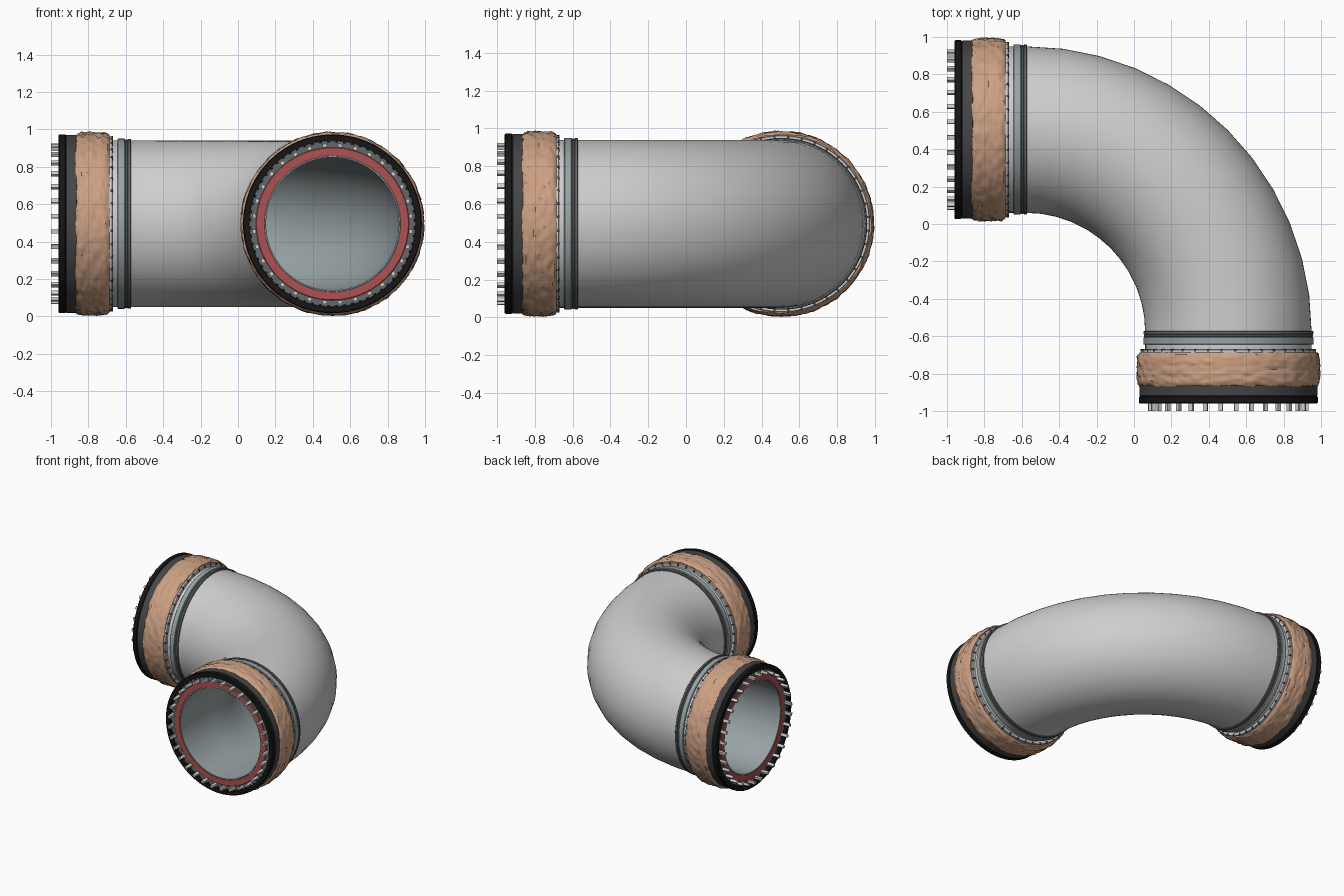
import bpy, bmesh, math
from mathutils import Vector, noise

cube = bpy.data.objects.get("Cube")
if cube:
    bpy.data.objects.remove(cube)

AXIS, HEIGHT, BEND = 0.505, 0.495, -0.58   # axis offset, axis height, bend centre
UP = Vector((0, 0, 1))


def material(name, r, g, b):
    m = bpy.data.materials.new(name)
    m.use_nodes = True
    m.diffuse_color = (r, g, b, 1)
    bsdf = m.node_tree.nodes["Principled BSDF"]
    bsdf.inputs["Base Color"].default_value = (r, g, b, 1)
    bsdf.inputs["Roughness"].default_value = 0.6
    return m


PIPE = material("pale grey", 0.62, 0.62, 0.62)
STEEL = material("blue grey", 0.32, 0.37, 0.38)
GREY = material("mid grey", 0.13, 0.14, 0.14)
DARK = material("dark grey", 0.06, 0.06, 0.062)
BLACK = material("black", 0.008, 0.008, 0.008)
TAN = material("tan", 0.6, 0.35, 0.225)
RED = material("red", 0.42, 0.085, 0.085)


def finish(name, bm, mat):
    bmesh.ops.recalc_face_normals(bm, faces=bm.faces)
    mesh = bpy.data.meshes.new(name)
    bm.to_mesh(mesh)
    bm.free()
    mesh.materials.append(mat)
    ob = bpy.data.objects.new(name, mesh)
    bpy.context.collection.objects.link(ob)
    bpy.ops.object.select_all(action='DESELECT')
    ob.select_set(True)
    bpy.context.view_layer.objects.active = ob
    bpy.ops.object.shade_smooth_by_angle(angle=math.radians(35))
    return ob


def sweep(name, stations, mat, sides=80, closed=False, bump=0.0):
    """Skin circles given as (centre, sideways direction, radius)."""
    bm = bmesh.new()
    rings = []
    for j, (centre, side, radius) in enumerate(stations):
        ring = []
        for i in range(sides):
            a = math.tau * i / sides
            c, s = math.cos(a), math.sin(a)
            r = radius
            if bump and 0 < j < len(stations) - 1:
                r += bump * noise.noise(Vector((c * 9, s * 9, j * 0.45)))
                r += bump * 0.6 * noise.noise(Vector((c * 24, s * 24, j * 0.8)))
            ring.append(bm.verts.new(centre + (side * c + UP * s) * r))
        rings.append(ring)
    pairs = list(zip(rings, rings[1:]))
    if closed:
        pairs.append((rings[-1], rings[0]))
    for p, q in pairs:
        for i in range(sides):
            k = (i + 1) % sides
            bm.faces.new((p[i], p[k], q[k], q[i]))
    return finish(name, bm, mat)


def elbow(radius, start, steps=12):
    """Straight stub, quarter bend, straight stub."""
    middle = Vector((BEND, BEND, HEIGHT))
    bend_radius = AXIS - BEND
    path = [(Vector((start, AXIS, HEIGHT)), Vector((0, 1, 0)), radius)]
    for i in range(steps + 1):
        a = math.pi / 2 * (1 - i / steps)
        out = Vector((math.cos(a), math.sin(a), 0))
        path.append((middle + out * bend_radius, out, radius))
    path.append((Vector((AXIS, start, HEIGHT)), Vector((1, 0, 0)), radius))
    return path


# Outer pipe and its bore
sweep("elbow_pipe", elbow(0.445, -0.7), PIPE)
sweep("inner_bore", elbow(0.357, -0.94), STEEL)


def build_end(prefix, along, side):
    def at(d):
        return along * d + side * AXIS + UP * HEIGHT

    def lathe(name, profile, mat, **kw):
        sweep(prefix + name, [(at(d), side, r) for d, r in profile], mat, **kw)

    def band(name, d0, d1, r0, r1, mat, bevel=0.003):
        lathe(name, [(d0, r0), (d0, r1 - bevel), (d0 + bevel, r1),
                     (d1 - bevel, r1), (d1, r1 - bevel), (d1, r0)], mat, closed=True)

    def studs(name, count, d0, d1, r0, r1, width, mat):
        """Small blocks spaced around the end."""
        bm = bmesh.new()
        for i in range(count):
            a = math.tau * (i + 0.5) / count
            out = side * math.cos(a) + UP * math.sin(a)
            tang = UP * math.cos(a) - side * math.sin(a)
            ends = []
            for d in (d0, d1):
                ends.append([bm.verts.new(at(d) + out * r + tang * w) for r, w in
                             ((r0, -width), (r1, -width), (r1, width), (r0, width))])
            p, q = ends
            bm.faces.new(p)
            bm.faces.new(q[::-1])
            for k in range(4):
                n = (k + 1) % 4
                bm.faces.new((p[k], q[k], q[n], p[n]))
        finish(prefix + name, bm, mat)

    # Flange, face rings and seal
    band("flange", -0.96, -0.92, 0.445, 0.478, BLACK, 0.005)
    band("flange_collar", -0.92, -0.86, 0.4, 0.476, DARK)
    band("face_plate", -0.942, -0.915, 0.405, 0.446, GREY)
    band("red_seal", -0.947, -0.915, 0.364, 0.409, RED)
    band("bore_lip", -0.945, -0.915, 0.355, 0.365, STEEL)

    # Contact pins and the dark slots between them
    studs("pins", 32, -1.0, -0.935, 0.411, 0.43, 0.011, PIPE)
    studs("pin_slots", 64, -0.945, -0.94, 0.434, 0.444, 0.008, BLACK)

    # Rough wrapped band
    steps = 18
    wrap = [(-0.868, 0.44)]
    for i in range(steps + 1):
        t = i / steps
        edge = abs(2 * t - 1) ** 6
        wrap.append((-0.868 + 0.181 * t, 0.489 - 0.016 * edge))
    wrap.append((-0.687, 0.44))
    lathe("wrapped_band", wrap, TAN, sides=180, bump=0.0075)

    # Stitched edge ring
    band("edge_ring", -0.69, -0.672, 0.44, 0.468, PIPE)
    studs("edge_stitches", 40, -0.682, -0.669, 0.452, 0.470, 0.006, DARK)

    # Clamp rings
    band("steel_clamp", -0.645, -0.605, 0.44, 0.455, STEEL)
    band("rear_clamp", -0.604, -0.59, 0.44, 0.451, GREY)
    band("rear_clamp_lip", -0.59, -0.572, 0.44, 0.454, GREY)


X, Y = Vector((1, 0, 0)), Vector((0, 1, 0))
build_end("right_end_", X, Y)
build_end("front_end_", Y, X)
